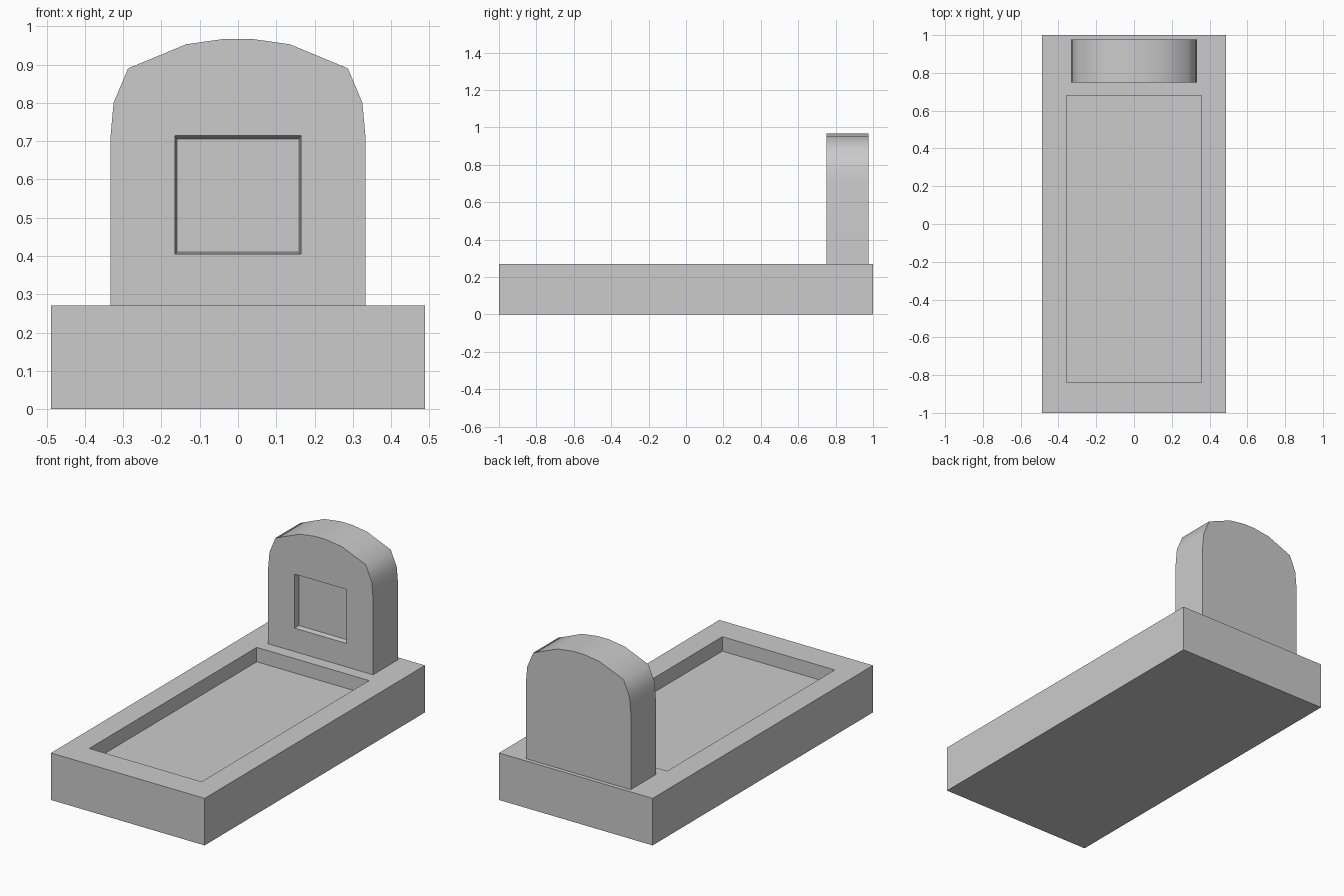
import bpy, bmesh

old = bpy.data.objects.get("Cube")
if old:
    bpy.data.objects.remove(old, do_unlink=True)

stone = bpy.data.materials.new("grey_stone")
stone.use_nodes = True
grey = (0.6, 0.6, 0.6, 1)
stone.diffuse_color = grey
stone.node_tree.nodes["Principled BSDF"].inputs["Base Color"].default_value = grey


def loft(name, loops):
    """Join loops of equal length with quads and cap both ends."""
    bm = bmesh.new()
    rings = [[bm.verts.new(p) for p in loop] for loop in loops]
    for a, b in zip(rings, rings[1:]):
        for i in range(len(a)):
            j = (i + 1) % len(a)
            bm.faces.new((a[i], a[j], b[j], b[i]))
    bm.faces.new(rings[0])
    bm.faces.new(rings[-1])
    bmesh.ops.recalc_face_normals(bm, faces=bm.faces)
    mesh = bpy.data.meshes.new(name)
    bm.to_mesh(mesh)
    bm.free()
    mesh.materials.append(stone)
    obj = bpy.data.objects.new(name, mesh)
    bpy.context.collection.objects.link(obj)
    return obj


def flat_rect(half_x, y0, y1, z):
    return [(-half_x, y0, z), (half_x, y0, z), (half_x, y1, z), (-half_x, y1, z)]


def upright_rect(half_x, z0, z1, y):
    return [(-half_x, y, z0), (half_x, y, z0), (half_x, y, z1), (-half_x, y, z1)]


# Grave base: crisp block with a sunken bed
loft("grave_base", [
    flat_rect(0.488, -1, 1, 0),
    flat_rect(0.488, -1, 1, 0.27),
    flat_rect(0.357, -0.84, 0.68, 0.27),
    flat_rect(0.357, -0.84, 0.68, 0.187),
])

# Headstone: arched outline, mirrored from its right half
half = [(0.333, 0.25), (0.333, 0.71), (0.325, 0.80), (0.287, 0.89),
        (0.135, 0.953), (0.035, 0.967)]
outline = half + [(-x, z) for x, z in reversed(half)]
headstone = loft("headstone", [[(x, y, z) for x, z in outline] for y in (0.75, 0.977)])

# Recessed inscription panel
cutter = loft("panel_cutter", [
    upright_rect(0.166, 0.404, 0.716, 0.74),
    upright_rect(0.165, 0.405, 0.715, 0.75),
    upright_rect(0.159, 0.41, 0.706, 0.78),
])
cutter.hide_render = True
cut = headstone.modifiers.new("panel", "BOOLEAN")
cut.operation = "DIFFERENCE"
cut.solver = "EXACT"
cut.object = cutter
bpy.ops.object.select_all(action="DESELECT")
headstone.select_set(True)
bpy.context.view_layer.objects.active = headstone
bpy.ops.object.modifier_apply(modifier=cut.name)
bpy.data.objects.remove(cutter, do_unlink=True)
bpy.ops.object.shade_smooth_by_angle(angle=0.87)
